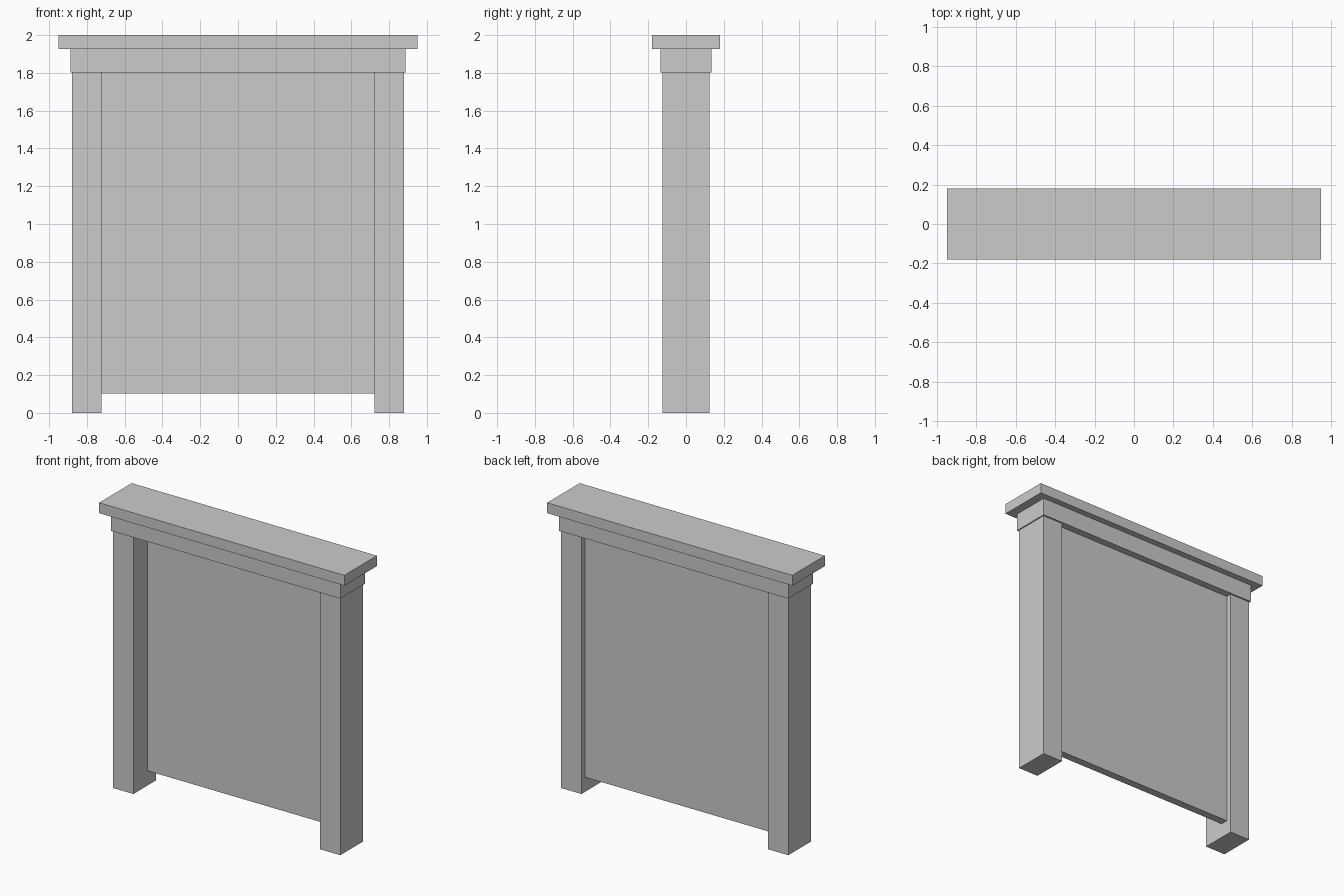
import bpy

if "Cube" in bpy.data.objects:
    bpy.data.objects.remove(bpy.data.objects["Cube"])

stone = bpy.data.materials.new("light_grey")
stone.diffuse_color = (0.6, 0.6, 0.6, 1)
stone.use_nodes = True
stone.node_tree.nodes["Principled BSDF"].inputs["Base Color"].default_value = stone.diffuse_color


def box(name, x, y, z):
    """Box from (min, max) ranges on each axis."""
    bpy.ops.mesh.primitive_cube_add(size=1, location=[sum(r) / 2 for r in (x, y, z)])
    ob = bpy.context.object
    ob.name = name
    ob.scale = [r[1] - r[0] for r in (x, y, z)]
    bpy.ops.object.transform_apply(location=False, rotation=False, scale=True)
    ob.data.materials.append(stone)
    return ob


# Two posts standing on the ground
box("left_post", (-0.88, -0.723), (-0.125, 0.125), (0, 1.803))
box("right_post", (0.723, 0.88), (-0.125, 0.125), (0, 1.803))

# Thin panel set toward the back, raised off the ground
box("back_panel", (-0.723, 0.723), (0.031, 0.086), (0.103, 1.803))

# Lintel and overhanging top shelf
box("lintel", (-0.888, 0.888), (-0.136, 0.136), (1.803, 1.927))
box("top_shelf", (-0.95, 0.95), (-0.18, 0.18), (1.927, 2.0))
